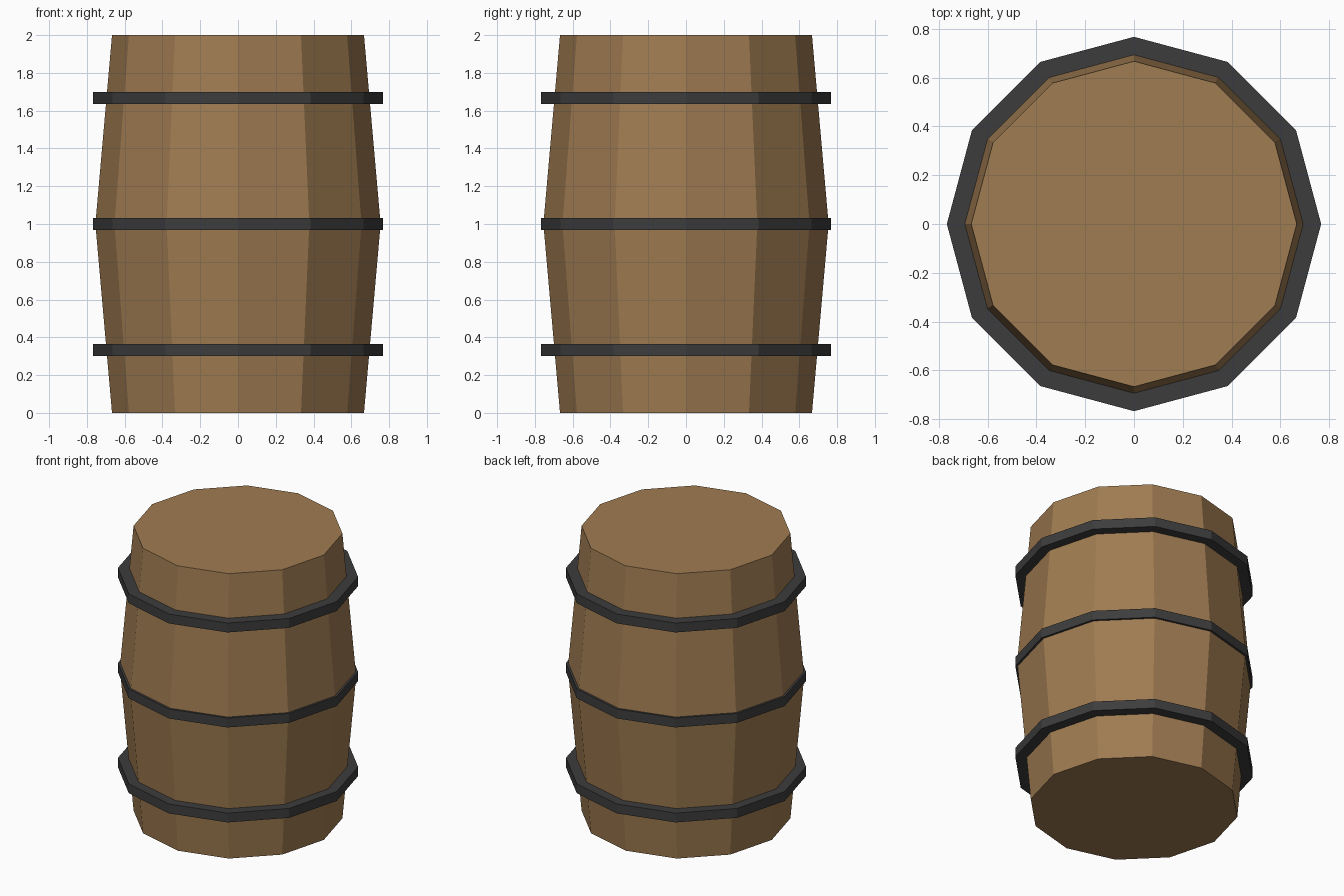
import bpy, bmesh, math

if "Cube" in bpy.data.objects:
    bpy.data.objects.remove(bpy.data.objects["Cube"])

SIDES = 12


def material(name, rgb):
    m = bpy.data.materials.new(name)
    m.diffuse_color = (*rgb, 1.0)
    m.use_nodes = True
    m.node_tree.nodes["Principled BSDF"].inputs["Base Color"].default_value = m.diffuse_color
    return m


wood = material("brown wood", (0.35, 0.20, 0.083))
iron = material("dark iron", (0.046, 0.046, 0.047))


def lathe(name, profile, mat, closed):
    """Spin a (radius, z) profile into a flat-sided solid."""
    bm = bmesh.new()
    rings = [[bm.verts.new((r * math.cos(math.tau * i / SIDES),
                            r * math.sin(math.tau * i / SIDES), z))
              for i in range(SIDES)] for r, z in profile]
    pairs = list(zip(rings, rings[1:]))
    if closed:
        pairs.append((rings[-1], rings[0]))
    else:
        bm.faces.new(rings[0][::-1])
        bm.faces.new(rings[-1])
    for a, b in pairs:
        for i in range(SIDES):
            j = (i + 1) % SIDES
            bm.faces.new((a[i], a[j], b[j], b[i]))
    bmesh.ops.recalc_face_normals(bm, faces=bm.faces)
    mesh = bpy.data.meshes.new(name)
    bm.to_mesh(mesh)
    bm.free()
    mesh.materials.append(mat)
    obj = bpy.data.objects.new(name, mesh)
    bpy.context.collection.objects.link(obj)
    return obj


# Bulging wooden body with flat lids
lathe("barrel_body", [(0.667, 0), (0.755, 1), (0.667, 2)], wood, False)

# Three iron hoops, their inner edges sunk into the wood
for name, z, inner in (("lower_hoop", 0.333, 0.66),
                       ("middle_hoop", 1.0, 0.72),
                       ("upper_hoop", 1.667, 0.66)):
    h = 0.033
    lathe(name, [(inner, z - h), (0.767, z - h), (0.767, z + h), (inner, z + h)],
          iron, True)
